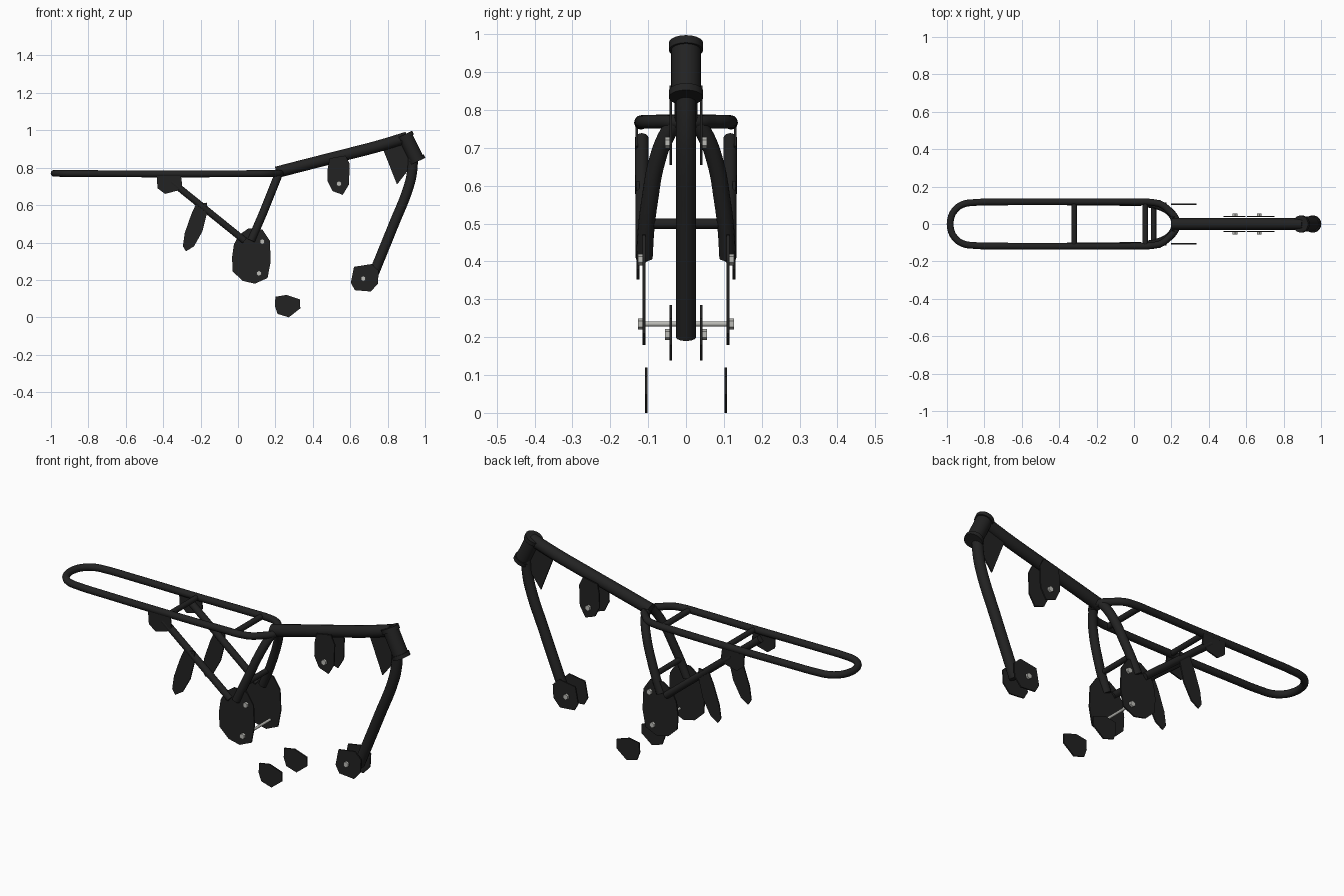
import bpy, bmesh, math
from mathutils import Vector

if "Cube" in bpy.data.objects:
    bpy.data.objects.remove(bpy.data.objects["Cube"])


def material(name, rgb):
    m = bpy.data.materials.new(name)
    m.diffuse_color = (*rgb, 1)
    m.use_nodes = True
    m.node_tree.nodes["Principled BSDF"].inputs["Base Color"].default_value = m.diffuse_color
    return m


BLACK = material("black_paint", (0.016, 0.016, 0.016))
STEEL = material("bolt_steel", (0.5, 0.5, 0.47))


def smooth(ob):
    bpy.ops.object.select_all(action='DESELECT')
    ob.select_set(True)
    bpy.context.view_layer.objects.active = ob
    bpy.ops.object.shade_smooth_by_angle(angle=math.radians(35))


def tube(name, pts, r, cyclic=False):
    """Round tube swept along a smooth path."""
    cu = bpy.data.curves.new(name, 'CURVE')
    cu.dimensions = '3D'
    cu.bevel_depth = r
    cu.bevel_resolution = 4
    cu.resolution_u = 6
    cu.use_fill_caps = True
    sp = cu.splines.new('BEZIER')
    sp.bezier_points.add(len(pts) - 1)
    for bp, p in zip(sp.bezier_points, pts):
        bp.co = p
        bp.handle_left_type = bp.handle_right_type = 'AUTO'
    sp.use_cyclic_u = cyclic
    cu.materials.append(BLACK)
    ob = bpy.data.objects.new(name, cu)
    bpy.context.collection.objects.link(ob)
    bpy.ops.object.select_all(action='DESELECT')
    ob.select_set(True)
    bpy.context.view_layer.objects.active = ob
    bpy.ops.object.convert(target='MESH')
    smooth(bpy.context.object)


def rod(name, a, b, r, mat=BLACK, sides=20):
    """Straight cylinder between two points."""
    a, b = Vector(a), Vector(b)
    bpy.ops.mesh.primitive_cylinder_add(vertices=sides, radius=r, depth=(b - a).length,
                                        location=(a + b) / 2)
    ob = bpy.context.object
    ob.name = name
    ob.rotation_euler = (b - a).to_track_quat('Z', 'Y').to_euler()
    ob.data.materials.append(mat)
    smooth(ob)


def plate(name, outline, y, t=0.007):
    """Flat plate with an x-z outline, centred on y."""
    bm = bmesh.new()
    f = bm.faces.new([bm.verts.new((x, y - t / 2, z)) for x, z in outline])
    ext = bmesh.ops.extrude_face_region(bm, geom=[f])
    bmesh.ops.translate(bm, vec=(0, t, 0),
                        verts=[v for v in ext['geom'] if isinstance(v, bmesh.types.BMVert)])
    bmesh.ops.recalc_face_normals(bm, faces=bm.faces)
    me = bpy.data.meshes.new(name)
    bm.to_mesh(me)
    bm.free()
    me.materials.append(BLACK)
    bpy.context.collection.objects.link(bpy.data.objects.new(name, me))


# Seat loop: half outline mirrored into a closed ring
half = [(-0.978, 0.035), (-0.952, 0.08), (-0.915, 0.105), (-0.85, 0.115), (-0.7, 0.118),
        (-0.3, 0.119), (0.0, 0.118), (0.10, 0.115), (0.15, 0.102), (0.19, 0.068), (0.225, 0.026)]
ring = [(x, y, 0.766 + 0.006 * abs(x + 0.35)) for x, y in half]
ring += [(x, -y, z) for x, y, z in reversed(ring)]
tube("seat_loop", ring, 0.018, True)

# Backbone, head tube and down tube
tube("backbone", [(0.205, 0, 0.775), (0.36, 0, 0.815), (0.6, 0, 0.876), (0.75, 0, 0.915),
                  (0.905, 0, 0.962)], 0.031)
top, bottom = Vector((0.890, 0, 0.978)), Vector((0.960, 0, 0.835))
axis = (bottom - top).normalized()
rod("head_tube", top, bottom, 0.039, sides=32)
rod("head_collar_top", top, top + axis * 0.022, 0.045, sides=32)
rod("head_collar_bottom", bottom - axis * 0.018, bottom + axis * 0.002, 0.045, sides=32)
tube("down_tube", [(0.936, 0, 0.85), (0.93, 0, 0.775), (0.913, 0, 0.70), (0.83, 0, 0.49),
                   (0.765, 0, 0.33), (0.712, 0, 0.2)], 0.027)
plate("head_gusset", [(0.775, 0.90), (0.90, 0.94), (0.935, 0.86), (0.92, 0.80), (0.85, 0.71)], 0)

# Cross tubes
for name, x, z, w, r in [("rear_cross_tube", -0.32, 0.766, 0.118, 0.014),
                         ("front_cross_tube", 0.06, 0.767, 0.118, 0.015),
                         ("leg_cross_tube", 0.105, 0.5, 0.10, 0.014)]:
    rod(name, (x, -w, z), (x, w, z), r)

# Plate outlines (x, z)
SIDE = [(0.005, 0.44), (0.055, 0.475), (0.13, 0.47), (0.17, 0.41), (0.175, 0.30), (0.158, 0.21),
        (0.09, 0.18), (0.025, 0.195), (-0.028, 0.245), (-0.032, 0.32), (-0.022, 0.39)]
FRONT = [(0.62, 0.27), (0.715, 0.285), (0.752, 0.25), (0.748, 0.18), (0.71, 0.138),
         (0.625, 0.145), (0.603, 0.185)]
HANGER = [(0.49, 0.85), (0.575, 0.865), (0.597, 0.82), (0.593, 0.71), (0.56, 0.655),
          (0.505, 0.675), (0.478, 0.73), (0.48, 0.80)]
LOWER = [(0.2, 0.11), (0.26, 0.12), (0.332, 0.096), (0.333, 0.048), (0.272, 0.0),
         (0.212, 0.018), (0.197, 0.06)]
UPPER = [(-0.435, 0.757), (-0.305, 0.757), (-0.298, 0.705), (-0.325, 0.677), (-0.39, 0.66),
         (-0.43, 0.69)]
PEG = [(-0.225, 0.605), (-0.165, 0.613), (-0.165, 0.56), (-0.19, 0.46), (-0.235, 0.38),
       (-0.278, 0.353), (-0.295, 0.38), (-0.285, 0.45), (-0.25, 0.55)]

for s, side in ((-1, "right"), (1, "left")):
    # Curved legs and diagonal struts
    tube("leg_" + side, [(0.22, s * 0.022, 0.775), (0.205, s * 0.05, 0.735),
                         (0.175, s * 0.078, 0.66), (0.135, s * 0.096, 0.56),
                         (0.105, s * 0.105, 0.49), (0.07, s * 0.11, 0.41)], 0.022)
    rod("strut_" + side, (-0.355, s * 0.117, 0.725), (0.035, s * 0.115, 0.41), 0.018)
    # Mounting plates
    for name, outline, y in [("side_plate", SIDE, 0.111), ("front_mount", FRONT, 0.04),
                             ("hanger_mount", HANGER, 0.04), ("lower_mount", LOWER, 0.105),
                             ("strut_mount", UPPER, 0.13), ("peg_mount", PEG, 0.127)]:
        plate(name + "_" + side, outline, s * y)
    # Hex bolt heads
    for name, x, z, y in [("side_bolt_upper", 0.13, 0.405, 0.112), ("side_bolt_lower", 0.112, 0.235, 0.112),
                          ("front_bolt", 0.67, 0.207, 0.04), ("hanger_bolt", 0.54, 0.714, 0.04)]:
        rod(name + "_" + side, (x, s * y, z), (x, s * (y + 0.015), z), 0.015, STEEL, 6)

# Through bolt between the side plates
rod("through_bolt", (0.112, -0.115, 0.235), (0.112, 0.115, 0.235), 0.007, STEEL, 12)
